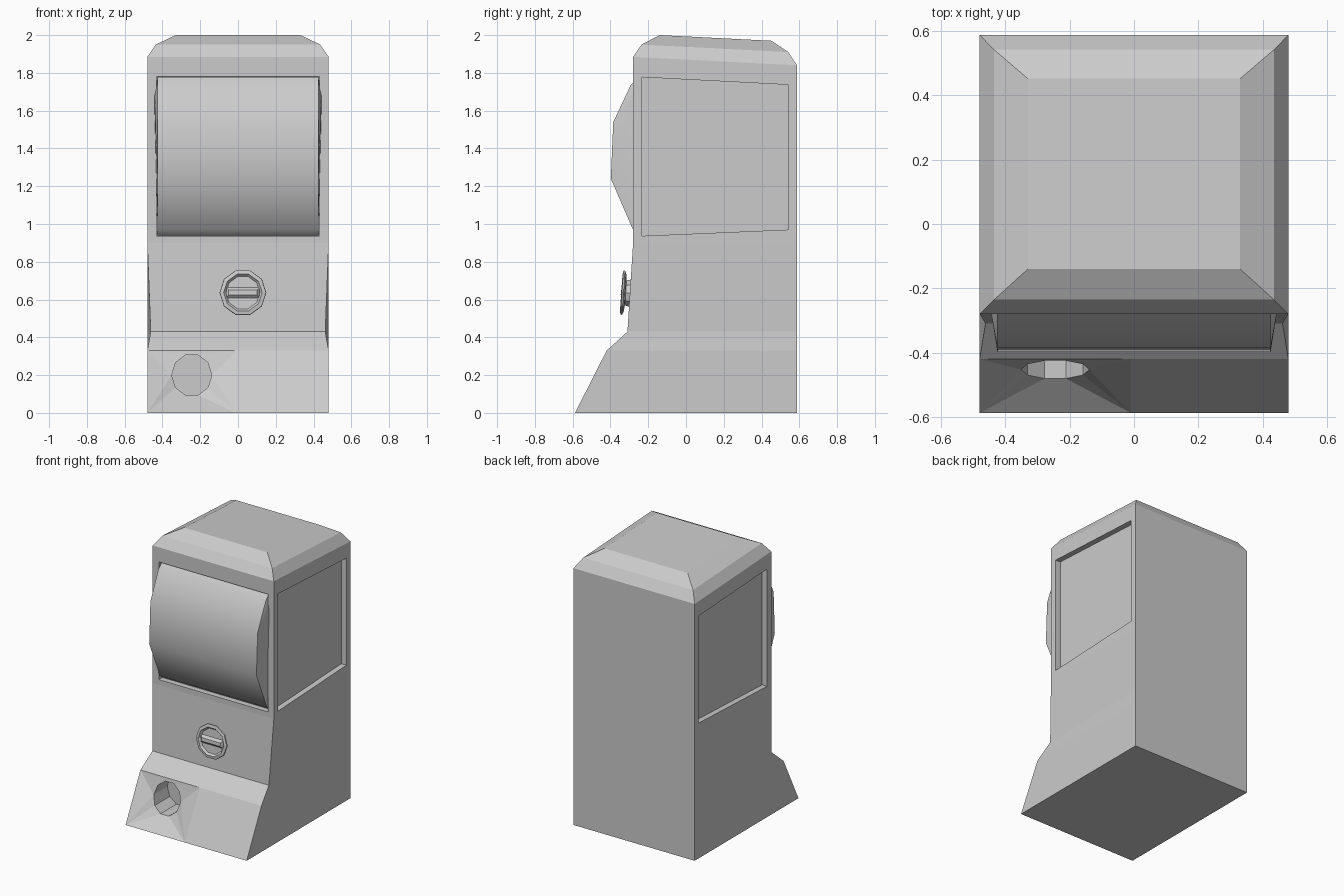
import bpy, bmesh, math
from mathutils import Vector, Matrix

if "Cube" in bpy.data.objects:
    bpy.data.objects.remove(bpy.data.objects["Cube"])


def finish(bm, name, smooth=False):
    bmesh.ops.remove_doubles(bm, verts=bm.verts, dist=0.0005)
    bmesh.ops.recalc_face_normals(bm, faces=bm.faces)
    mesh = bpy.data.meshes.new(name)
    bm.to_mesh(mesh)
    bm.free()
    obj = bpy.data.objects.new(name, mesh)
    bpy.context.collection.objects.link(obj)
    if smooth:
        bpy.context.view_layer.objects.active = obj
        obj.select_set(True)
        bpy.ops.object.shade_smooth_by_angle(angle=math.radians(35))
        obj.select_set(False)
    return obj


def face(bm, pts):
    return bm.faces.new([bm.verts.new(p) for p in pts])


def band(bm, a, b):
    for i in range(len(a)):
        j = (i + 1) % len(a)
        face(bm, (a[i], a[j], b[j], b[i]))


def recess(bm, outer, inner, push):
    # frame, jambs and floor of a sunken window
    floor = [Vector(p) + Vector(push) for p in inner]
    band(bm, outer, inner)
    band(bm, inner, floor)
    face(bm, floor)


# Cabinet: four-cornered rings (half width front, y front, z front, half width back, y back, z back)
sections = [(.48, -.5875, 0, .48, .5875, 0), (.48, -.42, .33, .48, .5875, .33),
            (.462, -.31, .43, .48, .5875, .43), (.48, -.28, .90, .48, .5875, .90),
            (.48, -.28, 1.885, .48, .5875, 1.84), (.435, -.235, 1.95, .435, .542, 1.91),
            (.33, -.14, 2.0, .33, .452, 1.97)]
rings = [[(-w, y, z), (w, y, z), (v, b, t), (-v, b, t)] for w, y, z, v, b, t in sections]
bm = bmesh.new()
face(bm, rings[0])
face(bm, rings[-1])
for k in range(len(rings) - 1):
    a, b = rings[k], rings[k + 1]
    for i in range(4):
        j = (i + 1) % 4
        quad = (a[i], a[j], b[j], b[i])
        if k == 0 and i == 0:
            continue
        if k == 3 and i == 0:      # front window opening
            recess(bm, quad, [(-.432, -.28, .937), (.432, -.28, .937),
                              (.432, -.28, 1.78), (-.432, -.28, 1.78)], (0, .04, 0))
        elif k == 3 and i in (1, 3):  # side windows
            s = 1 if i == 1 else -1
            inner = [(s * .48, -.232, .937), (s * .48, .542, .97),
                     (s * .48, .542, 1.737), (s * .48, -.232, 1.777)]
            if i == 3:
                inner = [inner[1], inner[0], inner[3], inner[2]]
            recess(bm, quad, inner, (-s * .04, 0, 0))
        else:
            face(bm, quad)

# Lower front panel: plain right half, left half funnels into the outlet hole
corners = [(-.01, -.42, .33), (-.48, -.42, .33), (-.48, -.5875, 0), (-.01, -.5875, 0)]
face(bm, (corners[3], rings[0][1], rings[1][1], corners[0]))
N = 10
rim = []
for i in range(N):
    t = math.tau * i / N
    z = .2 + .112 * math.sin(t)
    rim.append((-.245 + .106 * math.cos(t), -.425 - (.307 - z) * .26, z))
owner = [int(((i + .5) / N) * 4) % 4 for i in range(N)]
for i in range(N):
    j = (i + 1) % N
    face(bm, (rim[i], rim[j], corners[owner[i]]))
    if owner[i] != owner[j]:
        face(bm, (rim[j], corners[owner[j]], corners[owner[i]]))
back = [(x, -.30, z) for x, y, z in rim]
band(bm, rim, back)
face(bm, back)
finish(bm, "cabinet")

# Bulging front window
profile = [(-.242, .94), (-.28, .968), (-.398, 1.24), (-.385, 1.54), (-.293, 1.735), (-.25, 1.778)]
bm = bmesh.new()
for (y0, z0), (y1, z1) in zip(profile, profile[1:]):
    face(bm, [(-.425, y0, z0), (.425, y0, z0), (.425, y1, z1), (-.425, y1, z1)])
    for s in (-1, 1):
        face(bm, [(s * .425, y0, z0), (s * .425, y1, z1), (s * .443, -.283, 1.67)])
for s in (-1, 1):
    face(bm, [(s * .425, *profile[-1]), (s * .425, *profile[0]), (s * .443, -.283, 1.67)])
finish(bm, "front_window", smooth=True)

# Turning knob: ten-sided lathe, tilted with the front panel
place = Matrix.Translation((.026, -.297, .634)) @ Matrix.Rotation(math.radians(86), 4, 'X')
outline = [(.078, -.01), (.07, .022), (.105, .026), (.124, .034), (.122, .042), (.102, .046), (.09, .032)]
loops = [[(r * math.cos(math.tau * i / N), r * math.sin(math.tau * i / N), h) for i in range(N)]
         for r, h in outline]
bm = bmesh.new()
face(bm, loops[0])
face(bm, loops[-1])
for a, b in zip(loops, loops[1:]):
    band(bm, a, b)
finish(bm, "knob").matrix_world = place

# Grip ridge across the knob
bm = bmesh.new()
low = [(-.09, -.03, .03), (.09, -.03, .03), (.09, .03, .03), (-.09, .03, .03)]
top = [(-.075, -.012, .048), (.075, -.012, .048), (.075, .012, .048), (-.075, .012, .048)]
band(bm, low, top)
face(bm, low)
face(bm, top)
finish(bm, "knob_grip").matrix_world = place
